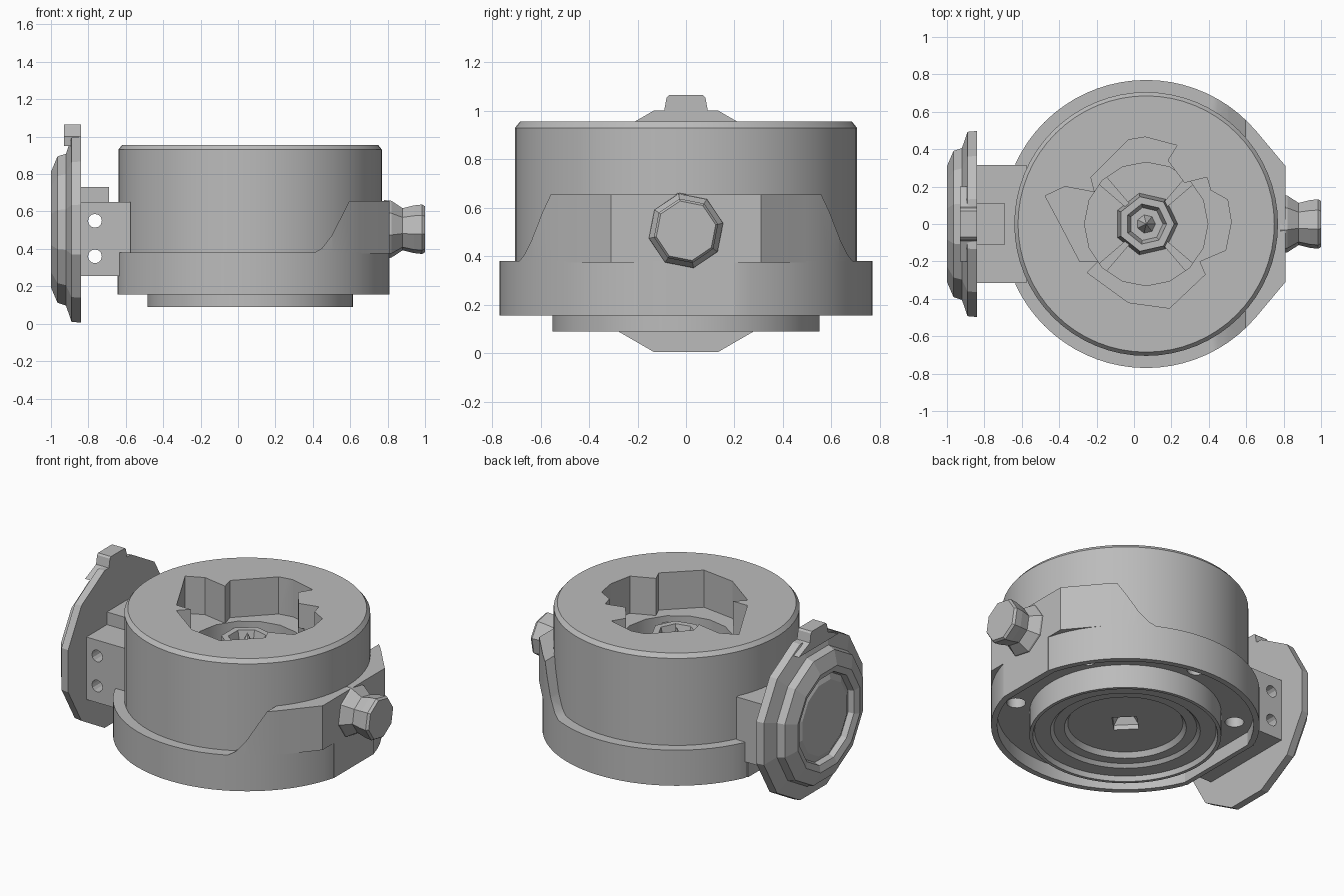
import bpy, bmesh, math
from mathutils import Vector, Matrix

if "Cube" in bpy.data.objects:
    bpy.data.objects.remove(bpy.data.objects["Cube"])

grey = bpy.data.materials.new("plain grey")
grey.use_nodes = True
COLOUR = (0.5, 0.5, 0.5, 1)
grey.diffuse_color = COLOUR
grey.node_tree.nodes["Principled BSDF"].inputs["Base Color"].default_value = COLOUR

CX = 0.065                                  # axis of the round body
TO_X = Matrix.Rotation(math.pi / 2, 4, 'Y')  # turns the z axis onto x


def finish(name, bm, matrix=Matrix()):
    bm.transform(matrix)
    bmesh.ops.recalc_face_normals(bm, faces=bm.faces)
    mesh = bpy.data.meshes.new(name)
    bm.to_mesh(mesh)
    bm.free()
    mesh.materials.append(grey)
    obj = bpy.data.objects.new(name, mesh)
    bpy.context.collection.objects.link(obj)
    return obj


def lathe(name, profile, sides, matrix=Matrix(), phase=0.0):
    """Turn (radius, height) points round z; closed at the axis at both ends."""
    bm = bmesh.new()
    rings = []
    for r, h in profile:
        count = 1 if r == 0 else sides
        rings.append([bm.verts.new((r * math.cos(phase + math.tau * i / sides),
                                    r * math.sin(phase + math.tau * i / sides), h))
                      for i in range(count)])
    for a, b in zip(rings, rings[1:]):
        for i in range(sides):
            j = (i + 1) % sides
            if len(a) == 1:
                bm.faces.new((a[0], b[i], b[j]))
            elif len(b) == 1:
                bm.faces.new((a[i], a[j], b[0]))
            else:
                bm.faces.new((a[i], a[j], b[j], b[i]))
    return finish(name, bm, matrix)


def prism(name, points, start, end):
    """Extrude an outline of 3D points from the offset start to the offset end."""
    bm = bmesh.new()
    face = bm.faces.new([bm.verts.new(Vector(p) + Vector(start)) for p in points])
    new = bmesh.ops.extrude_face_region(bm, geom=[face])["geom"]
    bmesh.ops.translate(bm, verts=[v for v in new if isinstance(v, bmesh.types.BMVert)],
                        vec=Vector(end) - Vector(start))
    return finish(name, bm)


def box(name, lo, hi):
    return prism(name, [(lo[0], lo[1], 0), (hi[0], lo[1], 0), (hi[0], hi[1], 0), (lo[0], hi[1], 0)],
                 (0, 0, lo[2]), (0, 0, hi[2]))


def rod(name, radius, lo, hi, sides, matrix=Matrix(), phase=0.0):
    return lathe(name, [(0, lo), (radius, lo), (radius, hi), (0, hi)], sides, matrix, phase)


def cut(target, cutter):
    cutter.hide_render = True
    mod = target.modifiers.new("cut", 'BOOLEAN')
    mod.operation = 'DIFFERENCE'
    mod.solver = 'EXACT'
    mod.object = cutter
    bpy.context.view_layer.objects.active = target
    bpy.ops.object.modifier_apply(modifier=mod.name)
    bpy.data.objects.remove(cutter)


def smooth(obj, degrees=25):
    bpy.ops.object.select_all(action='DESELECT')
    obj.select_set(True)
    bpy.context.view_layer.objects.active = obj
    bpy.ops.object.shade_smooth_by_angle(angle=math.radians(degrees))


def polar(radius, degrees):
    a = math.radians(degrees)
    return (CX + radius * math.cos(a), radius * math.sin(a), 0)


centre = Matrix.Translation((CX, 0, 0))

# Round housing with a stepped base underneath
housing = lathe("housing", [
    (0, .17), (.33, .17), (.35, .14), (.41, .14), (.43, .12), (.52, .12), (.53, .09),
    (.55, .09), (.55, .24), (.705, .24), (.705, .93), (.685, .955), (0, .955)], 64, centre)

# Open well in the top: an uneven four-lobed mouth round a deep core
mouth = [(-.23, .25), (-.03, .45), (.06, .465), (.23, .42), (.18, .34), (.27, .22),
         (.39, .25), (.41, .18), (.5, .13), (.52, .01), (.49, -.14), (.35, -.2),
         (.38, -.27), (.19, -.45), (-.03, -.42), (-.25, -.26), (-.19, -.2), (-.29, -.2),
         (-.4, .01), (-.475, .15), (-.37, .2), (-.21, .17)]
cut(housing, prism("mouth_cutter", [(x, y, 0) for x, y in mouth], (0, 0, .72), (0, 0, 1.1)))
cut(housing, rod("core_cutter", .33, .58, .8, 16, centre))

# Pointed recess and bolt holes underneath
cut(housing, lathe("recess_cutter", [(0, .1), (.1, .1), (.1, .2), (0, .3)], 4, centre))
for i in range(6):
    x, y, _ = polar(.635, 30 + 60 * i)
    cut(housing, rod("bolt_hole_cutter", .055, .1, .36, 16, Matrix.Translation((x, y, 0))))
smooth(housing)

# Spindle and fins in the well
lathe("spindle", [(0, .57), (.17, .57), (.15, .77), (.11, .77), (.09, .7), (.05, .7), (0, .8)],
      7, centre)
for i in range(4):
    a = 45 + 90 * i
    prism("well_fin", [polar(.14, a + 6), polar(.14, a - 6), polar(.35, a - 5), polar(.35, a + 5)],
          (0, 0, .57), (0, 0, .68))

# Collar: a round band, flattened on both sides
band = [polar(.77, 360 * i / 72) for i in range(72)]
band = [(min(max(x, -.645), .81), y, z) for x, y, z in band]
collar = prism("collar", band, (0, 0, .155), (0, 0, .38))
cut(collar, rod("bore_cutter", .7, 0, 1, 64, centre))
cut(collar, rod("underside_cutter", .735, 0, .24, 64, centre))
smooth(collar)
box("collar_back_wall", (-.645, -.3, .155), (-.615, .3, .38))
box("collar_port_wall", (.77, -.2, .155), (.81, .2, .38))

# Raised wall above the collar round the port, with swept ends
wall = [polar(.77, a) for a in range(-80, -39, 5)] + [(.81, -.31, 0), (.81, .31, 0)]
wall += [polar(.77, a) for a in range(40, 81, 5)]
port_wall = prism("port_wall", wall, (0, 0, .375), (0, 0, .655))
sweep = [(-1, .38), (.41, .38), (.45, .405), (.5, .47), (.595, .655), (.595, 1), (-1, 1)]
cut(port_wall, prism("sweep_cutter", [(x, 0, z) for x, z in sweep], (0, -1, 0), (0, 1, 0)))
cut(port_wall, rod("wall_bore_cutter", .7, 0, 1, 64, centre))
smooth(port_wall, 35)

# Chunky waisted port on the +x side
lathe("port", [(0, .78), (.16, .78), (.155, .82), (.115, .88), (.13, .94), (.135, .985),
               (.125, 1), (0, 1)],
      8, Matrix.Translation((0, 0, .505)) @ TO_X, .2)

# Bracket with cross holes and a block on top
bracket = box("bracket", (-.85, -.315, .255), (-.575, .315, .65))
cut(bracket, rod("body_clearance_cutter", .69, 0, 1, 64, centre))
for z in (.36, .55):
    cut(bracket, rod("cross_hole_cutter", .037, -1, 1, 12,
                     Matrix.Translation((-.765, 0, z)) @ Matrix.Rotation(math.pi / 2, 4, 'X')))
box("bracket_block", (-.85, -.11, .64), (-.69, .11, .73))

# Dished flange facing -x, with a tab on its rim
flange_frame = Matrix.Translation((0, 0, .503)) @ TO_X
lathe("flange", [(0, -.84), (.515, -.84), (.51, -.89), (.42, -.92), (.405, -.965), (.32, -1),
                 (.28, -.985), (.27, -.95), (.23, -.97), (0, -.97)],
      12, flange_frame, math.pi / 12)
tab = [(-.2, .95), (.2, .95), (.09, 1.0), (.08, 1.055), (.07, 1.065),
       (-.07, 1.065), (-.08, 1.055), (-.09, 1.0)]
prism("flange_tab", [(0, y, z) for y, z in tab], (-.93, 0, 0), (-.84, 0, 0))
